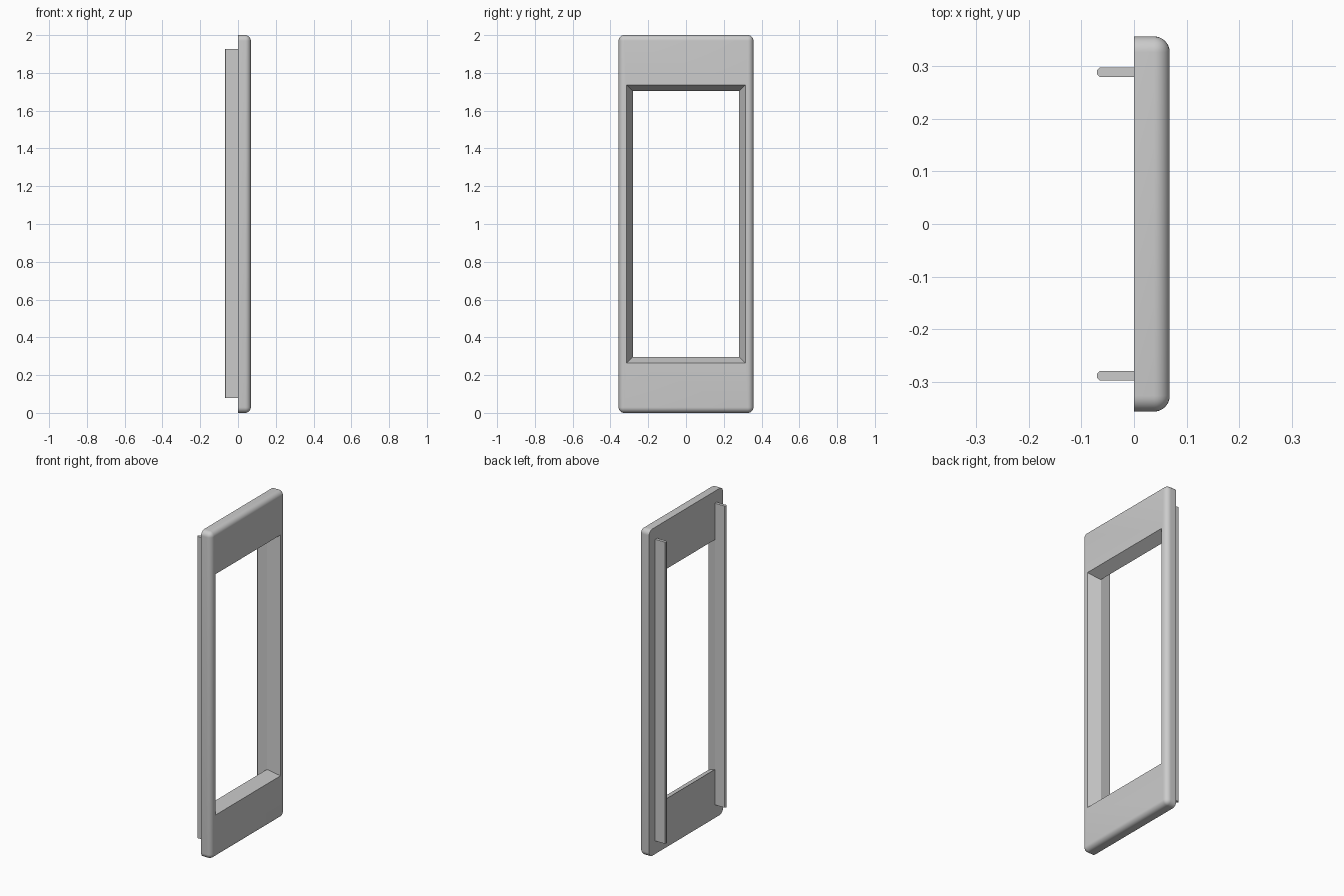
import bpy
import bmesh
from mathutils import Vector

if "Cube" in bpy.data.objects:
    bpy.data.objects.remove(bpy.data.objects["Cube"])

DEPTH, HALF_W, HEIGHT = 0.068, 0.357, 2.0
ROUND = 0.03

grey = bpy.data.materials.new("light_grey")
grey.use_nodes = True
colour = (0.6, 0.6, 0.6, 1)
grey.diffuse_color = colour
grey.node_tree.nodes["Principled BSDF"].inputs["Base Color"].default_value = colour


def make_object(name, bm):
    bmesh.ops.recalc_face_normals(bm, faces=bm.faces)
    mesh = bpy.data.meshes.new(name)
    bm.to_mesh(mesh)
    bm.free()
    mesh.materials.append(grey)
    obj = bpy.data.objects.new(name, mesh)
    bpy.context.collection.objects.link(obj)
    return obj


def box(low, high):
    bm = bmesh.new()
    bmesh.ops.create_cube(bm, size=1)
    low, high = Vector(low), Vector(high)
    for v in bm.verts:
        v.co = (low + high) / 2 + v.co * (high - low)
    return bm


# Plate: every edge rounded except those around the flat back
bm = box((0, -HALF_W, 0), (DEPTH, HALF_W, HEIGHT))
edges = [e for e in bm.edges if max(v.co.x for v in e.verts) > 0.01]
bmesh.ops.bevel(bm, geom=edges, offset=ROUND, segments=8, profile=0.5, affect='EDGES')
frame = make_object("frame_plate", bm)

# Window opening, flaring towards the outer face
bm = box((-0.02, -1, -1), (DEPTH + 0.02, 1, 1))
for v in bm.verts:
    flare = 0.5 * v.co.x
    v.co.y *= 0.28 + flare
    v.co.z = HEIGHT / 2 + v.co.z * (0.703 + flare)
cutter = make_object("opening_cutter", bm)
cutter.hide_render = True

cut = frame.modifiers.new("opening", 'BOOLEAN')
cut.operation = 'DIFFERENCE'
cut.solver = 'EXACT'
cut.object = cutter
bpy.context.view_layer.objects.active = frame
frame.select_set(True)
bpy.ops.object.modifier_apply(modifier=cut.name)
bpy.data.objects.remove(cutter)
bpy.ops.object.shade_smooth_by_angle(angle=0.5)

# Mounting rails on the back, with chamfered tips
for side, name in ((1, "left_rail"), (-1, "right_rail")):
    bm = box((-0.07, 0.28, 0.08), (0, 0.298, 1.926))
    tips = [e for e in bm.edges
            if all(v.co.x < -0.05 for v in e.verts)
            and abs(e.verts[0].co.z - e.verts[1].co.z) > 1]
    bmesh.ops.bevel(bm, geom=tips, offset=0.005, segments=1, affect='EDGES')
    for v in bm.verts:
        v.co.y *= side
    make_object(name, bm)
